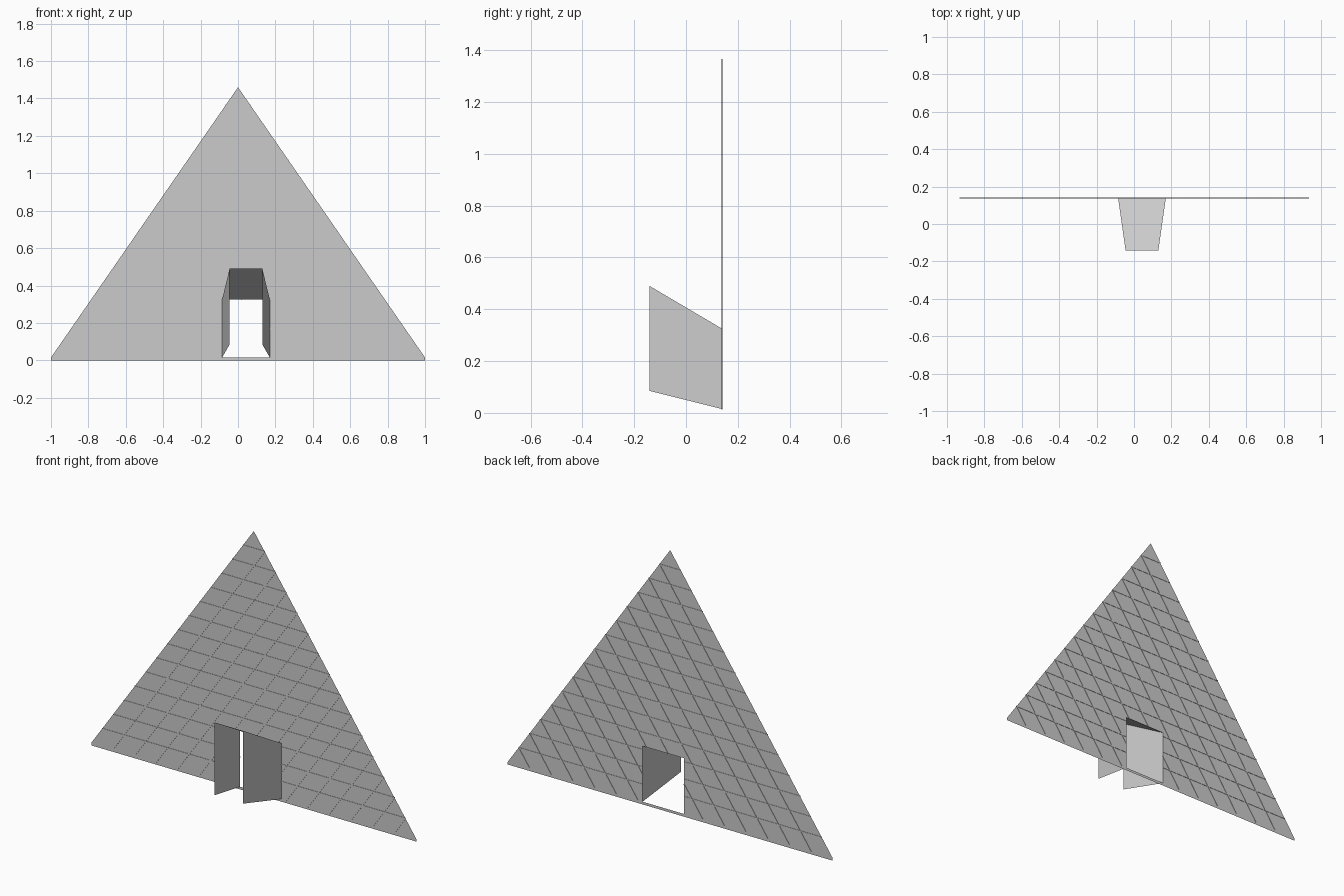
import bpy
import bmesh
from mathutils import Vector

if "Cube" in bpy.data.objects:
    bpy.data.objects.remove(bpy.data.objects["Cube"])

YW, YF = 0.139, -0.141          # wall plane and porch front
Z0, ZTOP = 0.015, 1.46          # top of sill, apex
H = ZTOP - Z0
DL, DR, DH = -0.085, 0.17, 0.325  # doorway left, right, head
ROWS = 15


def finish(name, bm):
    mesh = bpy.data.meshes.new(name)
    bm.to_mesh(mesh)
    bm.free()
    obj = bpy.data.objects.new(name, mesh)
    bpy.context.collection.objects.link(obj)
    return obj


def panel(name, *polys):
    bm = bmesh.new()
    for pts in polys:
        bm.faces.new([bm.verts.new(p) for p in pts])
    return finish(name, bm)


def edge_z(x):
    return ZTOP - abs(x) * H


# Triangular wall: two halves beside the door, a piece above it
def on_wall(*pts):
    return [(x, YW, z) for x, z in pts]


panel("wall",
      on_wall((-1, Z0), (DL, Z0), (DL, DH), (DL, edge_z(DL))),
      on_wall((DR, Z0), (1, Z0), (DR, edge_z(DR)), (DR, DH)),
      on_wall((DL, DH), (DR, DH), (DR, edge_z(DR)), (0, ZTOP), (DL, edge_z(DL))))
panel("sill", on_wall((-1, 0), (1, 0), (1, Z0), (-1, Z0)))

# Flared entrance: two sides and a sloping roof
FL, FR = -0.045, 0.13
for name, xb, xf in (("left_side", DL, FL), ("right_side", DR, FR)):
    panel(name, [(xb, YW, Z0), (xf, YF, 0.085), (xf, YF, 0.49), (xb, YW, DH)])
panel("entrance_roof", [(DL, YW, DH), (DR, YW, DH), (FR, YF, 0.49), (FL, YF, 0.49)])


# Very shallow glazing bars in two directions
def bar(bm, a, b, w=0.003, d=0.002):
    a, b = Vector((a[0], YW, a[1])), Vector((b[0], YW, b[1]))
    if (b - a).length < 0.01:
        return
    side = (b - a).normalized().cross(Vector((0, 1, 0))) * w
    deep = Vector((0, d, 0))
    rings = [[bm.verts.new(p + s * side + t * deep)
              for s, t in ((-1, -1), (1, -1), (1, 1), (-1, 1))] for p in (a, b)]
    for i in range(4):
        j = (i + 1) % 4
        bm.faces.new((rings[0][i], rings[0][j], rings[1][j], rings[1][i]))


def split_bar(bm, at, t0, t1, hole0, hole1):
    # leave the doorway free
    if hole1 <= hole0:
        bar(bm, at(t0), at(t1))
    else:
        bar(bm, at(t0), at(hole0))
        bar(bm, at(hole1), at(t1))


bm = bmesh.new()
for k in range(1, ROWS):
    s = k / ROWS
    z = Z0 + H * s
    hole = (DL, DR) if z < DH else (0, 0)
    split_bar(bm, lambda x: (x, z), s - 1, 1 - s, *hole)
finish("horizontal_bars", bm)

bm = bmesh.new()
for k in range(1, ROWS):
    x0 = -1 + 2 * k / ROWS
    split_bar(bm, lambda t: (x0 + t, Z0 + H * t), 0, (1 - x0) / 2,
              max(0, DL - x0), min((DH - Z0) / H, DR - x0))
finish("slanted_bars", bm)
